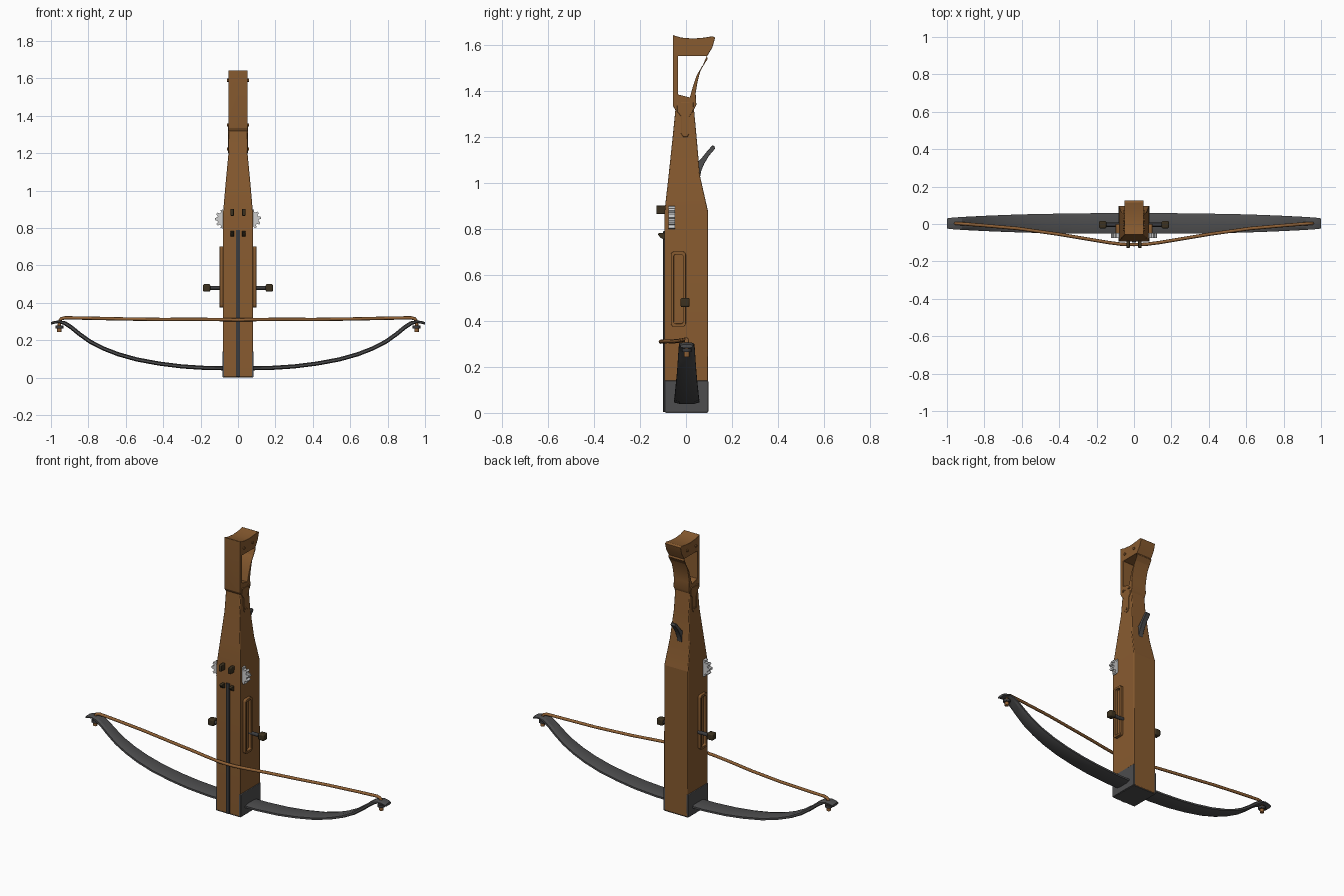
import bpy, bmesh, math
from mathutils import Matrix

if "Cube" in bpy.data.objects:
    bpy.data.objects.remove(bpy.data.objects["Cube"])

def material(name, rgb):
    m = bpy.data.materials.new(name)
    m.diffuse_color = (*rgb, 1)
    m.use_nodes = True
    m.node_tree.nodes["Principled BSDF"].inputs["Base Color"].default_value = m.diffuse_color
    return m

WOOD = material("brown_wood", (0.245, 0.104, 0.029))
STEEL = material("grey_steel", (0.075, 0.075, 0.077))
DARK = material("dark_bronze", (0.045, 0.031, 0.014))
IRON = material("dark_iron", (0.045, 0.045, 0.048))
CORD = material("tan_cord", (0.28, 0.12, 0.036))
SILVER = material("pale_silver", (0.62, 0.62, 0.62))

def finish(name, mesh, mat, bevel=0, angle=35):
    mesh.materials.clear()
    mesh.materials.append(mat)
    mesh.shade_smooth()
    mesh.set_sharp_from_angle(angle=math.radians(angle))
    ob = bpy.data.objects.new(name, mesh)
    bpy.context.collection.objects.link(ob)
    if bevel:
        b = ob.modifiers.new("bevel", "BEVEL")
        b.width, b.segments, b.limit_method = bevel, 2, "ANGLE"
    return ob

def loft(name, rows, mat, bevel=0, angle=35):
    """Skin a list of equal-length point rings and cap both ends."""
    bm = bmesh.new()
    rings = [[bm.verts.new(p) for p in r] for r in rows]
    n = len(rings[0])
    for a, b in zip(rings, rings[1:]):
        for i in range(n):
            bm.faces.new((a[i], a[(i + 1) % n], b[(i + 1) % n], b[i]))
    bm.faces.new(rings[0])
    bm.faces.new(rings[-1])
    bmesh.ops.recalc_face_normals(bm, faces=bm.faces)
    me = bpy.data.meshes.new(name)
    bm.to_mesh(me)
    bm.free()
    return finish(name, me, mat, bevel, angle)

def box(name, x, y, z, mat, bevel=0):
    return loft(name, [[(x[0], y[0], k), (x[1], y[0], k), (x[1], y[1], k), (x[0], y[1], k)] for k in z], mat, bevel)

def curve_mesh(name, cu, matrix):
    ob = bpy.data.objects.new(name, cu)
    bpy.context.collection.objects.link(ob)
    dg = bpy.context.evaluated_depsgraph_get()
    me = bpy.data.meshes.new_from_object(ob.evaluated_get(dg))
    bpy.data.objects.remove(ob)
    me.transform(matrix)
    return me

def prism(name, loops, axis, centre, thick, mat, bevel=0):
    """Extrude 2D outlines (inner loops become holes) along x (y,z points) or y (x,z points)."""
    cu = bpy.data.curves.new(name, "CURVE")
    cu.dimensions, cu.fill_mode, cu.extrude = "2D", "BOTH", thick / 2
    for loop in loops:
        s = cu.splines.new("POLY")
        s.points.add(len(loop) - 1)
        for p, (u, v) in zip(s.points, loop):
            p.co = (u, v, 0, 1)
        s.use_cyclic_u = True
    if axis == "x":
        m = Matrix(((0, 0, 1, centre), (1, 0, 0, 0), (0, 1, 0, 0), (0, 0, 0, 1)))
    else:
        m = Matrix(((1, 0, 0, 0), (0, 0, -1, centre), (0, 1, 0, 0), (0, 0, 0, 1)))
    me = curve_mesh(name, cu, m)
    bm = bmesh.new()
    bm.from_mesh(me)
    bmesh.ops.remove_doubles(bm, verts=bm.verts, dist=1e-5)
    bmesh.ops.recalc_face_normals(bm, faces=bm.faces)
    bm.to_mesh(me)
    bm.free()
    return finish(name, me, mat, bevel)

def tube(name, pts, r, mat):
    cu = bpy.data.curves.new(name, "CURVE")
    cu.dimensions, cu.bevel_depth, cu.bevel_resolution, cu.use_fill_caps = "3D", r, 2, True
    s = cu.splines.new("POLY")
    s.points.add(len(pts) - 1)
    for p, co in zip(s.points, pts):
        p.co = (*co, 1)
    return finish(name, curve_mesh(name, cu, Matrix()), mat, 0, 50)

def rounded_rect(y0, y1, z0, z1, r):
    pts = []
    for k, (cy, cz) in enumerate([(y1 - r, z1 - r), (y0 + r, z1 - r), (y0 + r, z0 + r), (y1 - r, z0 + r)]):
        for j in range(5):
            a = math.pi / 2 * (k + j / 4)
            pts.append((cy + r * math.cos(a), cz + r * math.sin(a)))
    return pts

# Stock body, tapering towards the grip
stock = [(0.004, .08, -.093, .097), (.88, .08, -.093, .095), (1.03, .067, -.076, .061),
         (1.2, .051, -.058, .046), (1.34, .049, -.044, .033)]
loft("stock", [[(-w, f, z), (w, f, z), (w, b, z), (-w, b, z)] for z, w, f, b in stock], WOOD, .004, 10)

# Open shoulder grip with its hole
outer = [(-.057, 1.643), (-.057, 1.335), (-.047, 1.318), (.034, 1.318), (.045, 1.34), (.042, 1.39),
         (.05, 1.44), (.062, 1.485), (.085, 1.54), (.115, 1.59), (.127, 1.632), (.115, 1.638),
         (.08, 1.632), (.03, 1.628), (-.02, 1.632)]
hole = [(-.035, 1.385), (.017, 1.372), (.03, 1.42), (.045, 1.465), (.068, 1.505), (.095, 1.54), (.09, 1.552), (-.035, 1.552)]
prism("grip", [outer, hole], "x", 0, .104, WOOD, .003)

# Front rail and its iron base
box("rail", (-.011, .011), (-.1, -.08), (.004, .79), IRON, .002)
box("base_plate", (-.079, .079), (-.09, .094), (0, .012), STEEL)

for s, side in ((1, "right"), (-1, "left")):
    # Grip tongue and rivets on each side
    tongue = [(-.04, 1.35), (-.038, 1.31), (-.022, 1.29), (-.022, 1.215), (-.012, 1.2), (.006, 1.2),
              (.014, 1.215), (.014, 1.29), (.03, 1.31), (.033, 1.35)]
    prism("grip_tongue_" + side, [tongue], "x", s * .045, .018, WOOD, .002)
    for i, (y, z) in enumerate([(-.03, 1.35), (.022, 1.35), (-.018, 1.59), (.063, 1.592), (-.004, 1.222)]):
        tube(f"grip_rivet_{side}_{i}", [(s * .04, y, z), (s * .058, y, z)], .008, WOOD)
    # Steel cheek plate
    box("cheek_plate_" + side, sorted((s * .07, s * .084)), (-.093, .097), (.003, .14), STEEL, .003)
    # Raised slot frame and winding handle
    prism("slot_frame_" + side, [rounded_rect(-.066, -.001, .375, .702, .014),
          rounded_rect(-.053, -.013, .388, .689, .009)], "x", s * .086, .024, WOOD, .002)
    tube("handle_shaft_" + side, [(s * .07, -.004, .48), (s * .16, -.004, .48)], .011, IRON)
    box("handle_knob_" + side, sorted((s * .148, s * .187)), (-.024, .016), (.46, .5), DARK, .007)
    # Toothed wheel set into the side
    gear = []
    for k in range(10):
        for da, r in ((-.2, .04), (-.12, .052), (.12, .052), (.2, .04)):
            a = 2 * math.pi * k / 10 + da + (.15 if s > 0 else 0)
            gear.append((s * .071 + r * math.cos(a), .848 + r * math.sin(a)))
    prism("toothed_wheel_" + side, [gear], "y", -.062, .028, SILVER)
    # Front studs and sight hooks
    box("front_stud_" + side, (s * .031 - .009, s * .031 + .009), (-.129, -.08), (.865, .903), DARK, .004)
    hook = [(-.08, .752), (-.098, .755), (-.112, .762), (-.123, .778), (-.115, .782), (-.08, .785)]
    prism("front_hook_" + side, [hook], "x", s * .031, .018, DARK, .002)
    # Cord washer and knot under the bow tip
    tube("tip_washer_" + side, [(s * .955, .003, .264), (s * .955, .003, .28)], .021, IRON)
    tube("cord_knot_" + side, [(s * .955, .003, .243), (s * .955, .003, .255), (s * .955, .003, .266)], .012, CORD)

# Steel bow limbs, swept with a chamfered section
half = [(.0, .05, .055), (.16, .051, .055), (.3, .06, .054), (.42, .075, .052), (.54, .097, .05), (.64, .125, .047),
        (.72, .156, .044), (.79, .192, .041), (.85, .235, .038), (.89, .268, .036), (.925, .291, .034),
        (.955, .299, .032), (.98, .296, .03), (1.0, .29, .027)]
limb = [(-x, z, w) for x, z, w in half[:0:-1]] + half
rows = []
for i, (x, z, w) in enumerate(limb):
    p, q = limb[max(i - 1, 0)], limb[min(i + 1, len(limb) - 1)]
    d = math.hypot(q[0] - p[0], q[1] - p[1])
    nx, nz = -(q[1] - p[1]) / d, (q[0] - p[0]) / d
    if i in (0, len(limb) - 1):
        nx, nz = 0, 1
    t = .011 if abs(x) < .94 else .007
    section = [(-w, -.5 * t), (-.6 * w, -t), (.6 * w, -t), (w, -.5 * t), (w, .5 * t), (.6 * w, t), (-.6 * w, t), (-w, .5 * t)]
    rows.append([(x + nx * o, .003 + y, z + nz * o) for y, o in section])
loft("bow", rows, STEEL, 0, 20)

# Bow cord, bent over the rail and down through the tips
cord = [(0, -.11, .309), (.06, -.109, .31), (.13, -.1, .311), (.25, -.08, .312), (.4, -.055, .311), (.62, -.024, .314),
        (.8, -.008, .318), (.925, .002, .32), (.945, .003, .315), (.955, .003, .3), (.955, .003, .25)]
tube("bow_cord", [(-x, y, z) for x, y, z in cord[:0:-1]] + cord, .009, CORD)

# Curved trigger lever on the back
lever = [(.035, 1.02), (.062, 1.03), (.067, 1.055), (.08, 1.085), (.1, 1.118), (.127, 1.15),
         (.122, 1.162), (.113, 1.162), (.085, 1.13), (.066, 1.105), (.035, 1.08)]
prism("trigger", [lever], "x", 0, .03, STEEL, .002)
